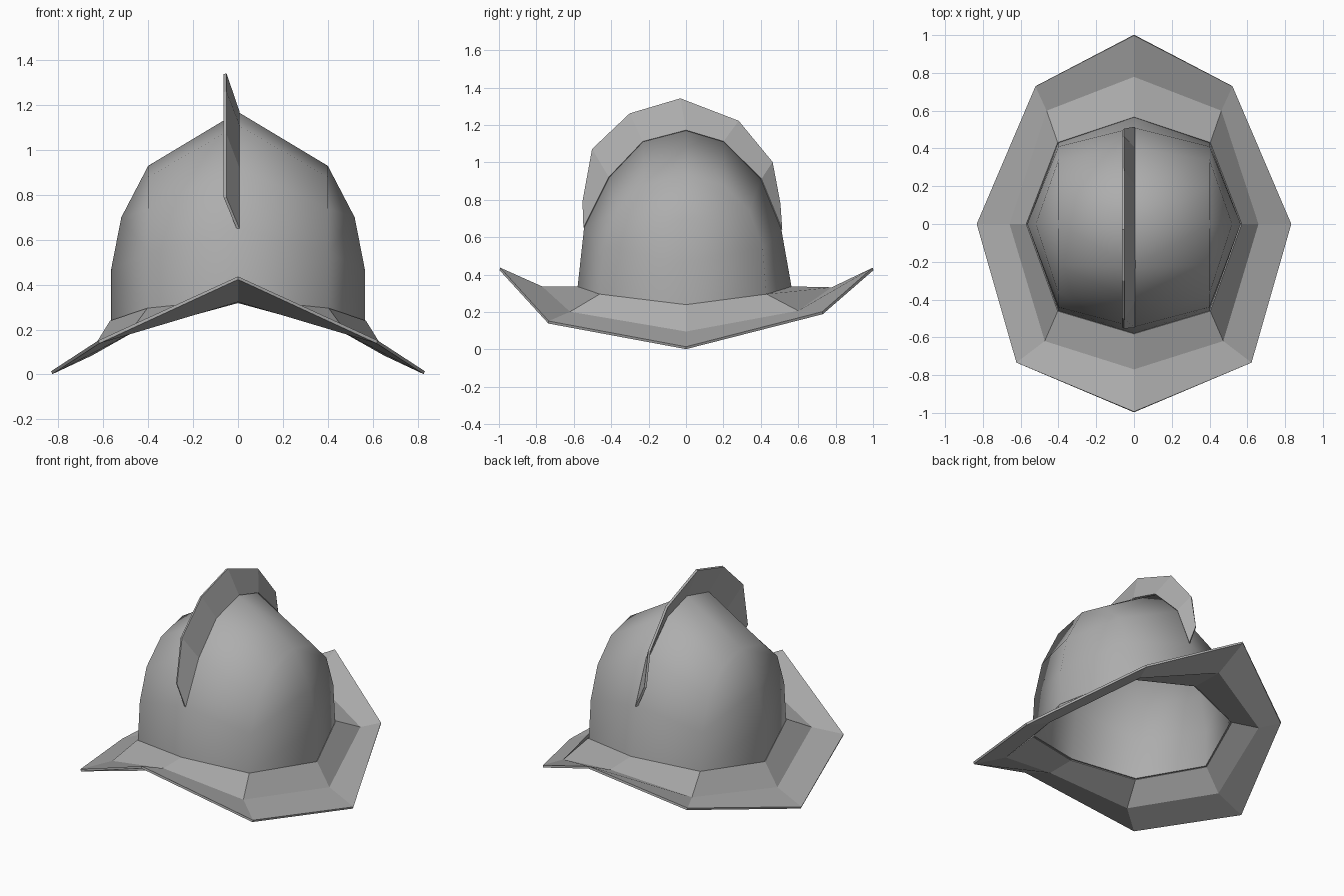
import bpy, bmesh, math

if "Cube" in bpy.data.objects:
    bpy.data.objects.remove(bpy.data.objects["Cube"])

# Dull dark steel
steel = bpy.data.materials.new("steel")
steel.diffuse_color = (.42, .42, .42, 1)
steel.use_nodes = True
steel.node_tree.nodes["Principled BSDF"].inputs["Base Color"].default_value = steel.diffuse_color


def make(name, strips, thickness, offset, angle, mirror=True):
    """Skin each pair of rows with faces, mirror in x and thicken."""
    bm = bmesh.new()
    cache = {}

    def vert(p):
        if p not in cache:
            cache[p] = bm.verts.new(p)
        return cache[p]

    for a, b in strips:
        for i in range(len(a) - 1):
            corners = list(dict.fromkeys([a[i], a[i + 1], b[i + 1], b[i]]))
            if len(corners) > 2:
                bm.faces.new([vert(p) for p in corners])
    bmesh.ops.recalc_face_normals(bm, faces=bm.faces)
    # keep the outer (upper) side facing up
    if sum(f.normal.z * f.calc_area() for f in bm.faces) < 0:
        bmesh.ops.reverse_faces(bm, faces=bm.faces)
    mesh = bpy.data.meshes.new(name)
    bm.to_mesh(mesh)
    bm.free()
    mesh.materials.append(steel)
    ob = bpy.data.objects.new(name, mesh)
    bpy.context.collection.objects.link(ob)
    bpy.ops.object.select_all(action='DESELECT')
    ob.select_set(True)
    bpy.context.view_layer.objects.active = ob
    if mirror:
        ob.modifiers.new("mirror", 'MIRROR').use_clip = True
    solid = ob.modifiers.new("thickness", 'SOLIDIFY')
    solid.thickness = thickness
    solid.offset = offset
    # angle 0 leaves the part flat shaded
    if angle:
        for name in [m.name for m in ob.modifiers]:
            bpy.ops.object.modifier_apply(modifier=name)
        bpy.ops.object.shade_smooth_by_angle(angle=math.radians(angle))
    return ob


# Dome arcs, front to back: centre ridge and the arc at x = 0.40
ridge_yz = [(-.58, .33), (-.545, .65), (-.41, .92), (-.23, 1.11), (0, 1.17),
            (.2, 1.11), (.4, .91), (.51, .64), (.565, .33)]
arc_yz = [(-.46, .29), (-.44, .54), (-.37, .74), (-.22, .88), (0, .93),
          (.2, .88), (.34, .74), (.41, .54), (.43, .29)]
ridge = [(0.0, y, z) for y, z in ridge_yz]
arc = [(.40, y, z) for y, z in arc_yz]

# Side column rising to the middle of the arc
side = [(.565, 0.0, .235), (.565, 0.0, .47), (.52, 0.0, .70), arc[4], arc[4]]
make("dome", [(ridge, arc), (arc[:5], side), (arc[:3:-1], side)], .012, -1, 75)

# Brim rings, front to back on the right half
inner = [ridge[0], arc[0], side[0], arc[8], ridge[8]]
middle = [(0.0, -.77, .33), (.47, -.62, .195), (.655, 0.0, .09),
          (.46, .60, .20), (0.0, .78, .325)]
outer = [(0.0, -.995, .43), (.62, -.735, .145), (.83, 0.0, .008),
         (.52, .73, .195), (0.0, 1.0, .43)]
make("brim", [(inner, middle), (middle, outer)], .014, 0, 0)

# Crest: thin sheet leaning from the dome ridge to one side
crest_yz = [(-.55, .79), (-.50, 1.07), (-.30, 1.26), (-.03, 1.34),
            (.28, 1.22), (.46, 1.0), (.50, .78)]
crest_top = [(-.058, y, z) for y, z in crest_yz]
make("crest", [(ridge[1:8], crest_top)], .014, 0, 0, mirror=False)
